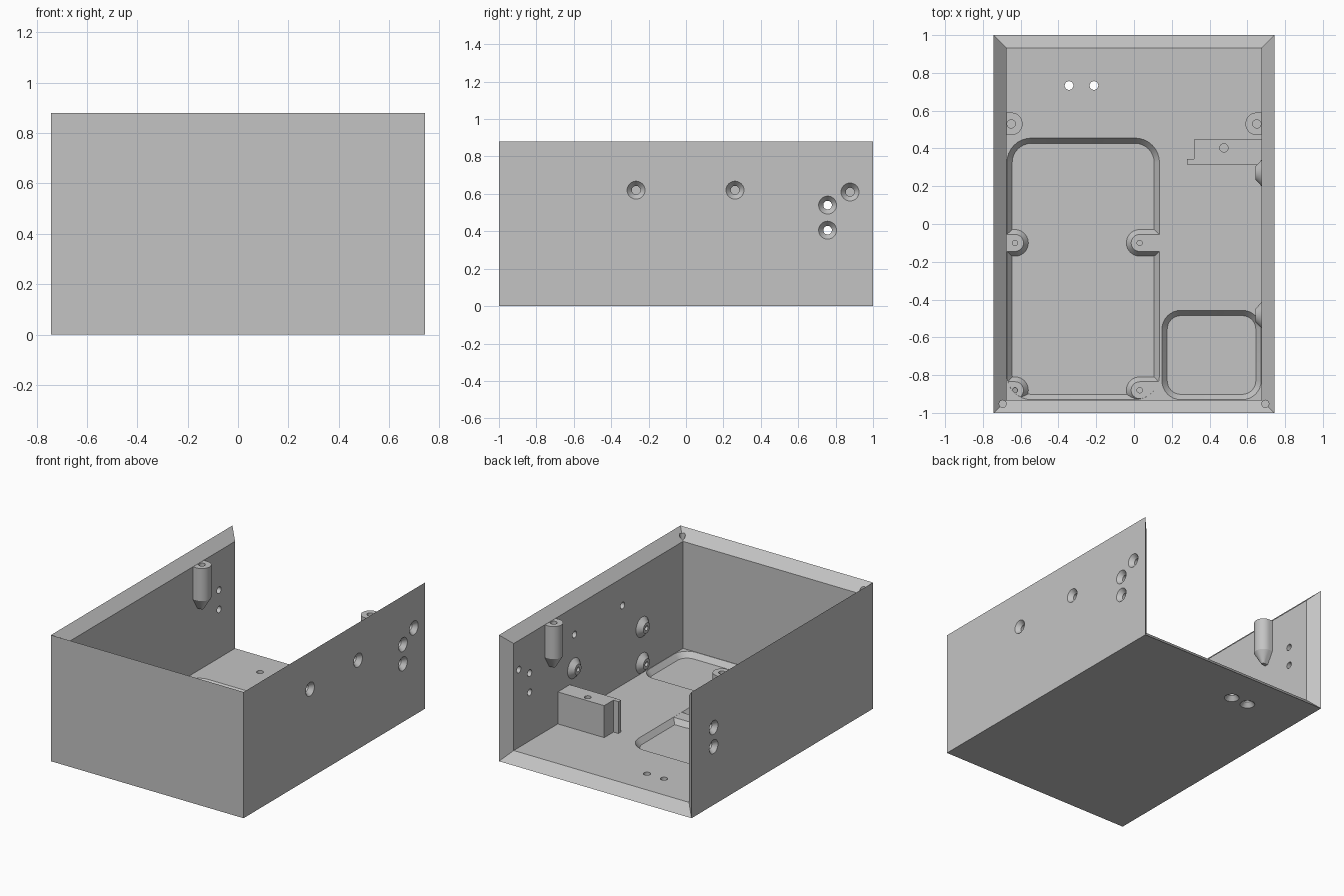
import bpy, bmesh, math
from mathutils import Vector

if "Cube" in bpy.data.objects:
    bpy.data.objects.remove(bpy.data.objects["Cube"])

W, L, H, T = 0.743, 1.0, 0.88, 0.067      # half width, half length, height, wall
IX, IY, FLOOR, ITOP = W - T, L - T, T, H - T

grey = bpy.data.materials.new("plain grey")
grey.diffuse_color = (0.55, 0.55, 0.55, 1)
grey.use_nodes = True
grey.node_tree.nodes["Principled BSDF"].inputs["Base Color"].default_value = grey.diffuse_color


def loft(bm, rings):
    """Closed solid through a list of equally long point rings."""
    vr = [[bm.verts.new(p) for p in r] for r in rings]
    n = len(vr[0])
    faces = [bm.faces.new(vr[0]), bm.faces.new(vr[-1])]
    for a, b in zip(vr, vr[1:]):
        for i in range(n):
            j = (i + 1) % n
            faces.append(bm.faces.new((a[i], a[j], b[j], b[i])))
    bmesh.ops.recalc_face_normals(bm, faces=faces)


def lathe(bm, origin, axis, profile, n=32):
    """Solid of revolution; profile is (distance along axis, radius)."""
    axis, origin = Vector(axis), Vector(origin)
    u = axis.orthogonal().normalized()
    v = axis.cross(u)
    ang = [2 * math.pi * i / n for i in range(n)]
    loft(bm, [[origin + axis * d + (u * math.cos(a) + v * math.sin(a)) * r
               for a in ang] for d, r in profile])


def rounded(x0, x1, y0, y1, r, z, n=8):
    pts = []
    for k, (cx, cy) in enumerate(((x1 - r, y1 - r), (x0 + r, y1 - r),
                                  (x0 + r, y0 + r), (x1 - r, y0 + r))):
        for i in range(n + 1):
            a = math.pi / 2 * (k + i / n)
            pts.append((cx + r * math.cos(a), cy + r * math.sin(a), z))
    return pts


def tongue(cx, cy, xend, r, z, n=20):
    """Half-round outline running straight on to xend."""
    s = 1 if xend > cx else -1
    pts = [(cx - s * r * math.sin(math.pi * i / n),
            cy + r * math.cos(math.pi * i / n), z) for i in range(n + 1)]
    return pts + [(xend, cy - r, z), (xend, cy + r, z)]


def box(bm, x0, x1, y0, y1, z0, z1):
    loft(bm, [[(x0, y0, z), (x1, y0, z), (x1, y1, z), (x0, y1, z)] for z in (z0, z1)])


def finish(name, bm, cut=None):
    me = bpy.data.meshes.new(name)
    bm.to_mesh(me)
    ob = bpy.data.objects.new(name, me)
    bpy.context.collection.objects.link(ob)
    me.materials.append(grey)
    bpy.ops.object.select_all(action='DESELECT')
    bpy.context.view_layer.objects.active = ob
    ob.select_set(True)
    if cut:
        cutter = finish(name + "_cutter", cut)
        cutter.hide_render = True
        mod = ob.modifiers.new("holes", 'BOOLEAN')
        mod.operation, mod.solver, mod.object = 'DIFFERENCE', 'EXACT', cutter
        bpy.ops.object.select_all(action='DESELECT')
        bpy.context.view_layer.objects.active = ob
        ob.select_set(True)
        bpy.ops.object.modifier_apply(modifier=mod.name)
        bpy.data.objects.remove(cutter)
    bpy.ops.object.shade_smooth_by_angle(angle=math.radians(30))
    return ob


# Case: mitred shell, open at the top and back
bm = bmesh.new()
out, inn = {}, {}
for sx in (-1, 1):
    for sy in (-1, 1):
        for sz in (0, 1):
            out[sx, sy, sz] = bm.verts.new((sx * W, sy * L, sz * H))
            inn[sx, sy, sz] = bm.verts.new((sx * IX, sy * IY, ITOP if sz else FLOOR))
panels = [[(-1, -1, 0), (1, -1, 0), (1, 1, 0), (-1, 1, 0)],        # floor
          [(-1, -1, 0), (1, -1, 0), (1, -1, 1), (-1, -1, 1)]]      # front
panels += [[(s, -1, 0), (s, 1, 0), (s, 1, 1), (s, -1, 1)] for s in (-1, 1)]
edges = {}
for p in panels:
    for d in (out, inn):
        bm.faces.new([d[k] for k in p])
    for a, b in zip(p, p[1:] + p[:1]):
        edges.setdefault(frozenset((a, b)), []).append((a, b))
for e in edges.values():                                           # sloped rims
    if len(e) == 1:
        a, b = e[0]
        bm.faces.new((out[a], out[b], inn[b], inn[a]))
bmesh.ops.recalc_face_normals(bm, faces=bm.faces)

# Case openings: countersunk screw holes, rim holes and floor pockets
cut = bmesh.new()
sink = [(-0.02, 0.048), (0, 0.048), (0.03, 0.023), (0.1, 0.023)]
for y, z in ((-0.267, 0.62), (0.262, 0.62), (0.757, 0.54), (0.757, 0.406), (0.877, 0.61)):
    lathe(cut, (W, y, z), (-1, 0, 0), sink)
for z in (0.54, 0.406):
    lathe(cut, (-W, 0.757, z), (1, 0, 0), sink)
for x in (-0.344, -0.212):
    lathe(cut, (x, 0.733, 0), (0, 0, 1), sink)
for s in (-1, 1):
    lathe(cut, (s * 0.695, -0.952, 0.74), (0, 0, 1), [(0, 0.019), (0.2, 0.019)])
DEPTH, SLOPE = 0.035, 0.028
for x0, x1, y0, y1, r in ((-0.673, 0.135, -0.93, 0.455, 0.13),
                          (0.148, 0.673, -0.93, -0.457, 0.1)):
    loft(cut, [rounded(x0, x1, y0, y1, r, FLOOR + 0.02),
               rounded(x0, x1, y0, y1, r, FLOOR),
               rounded(x0 + SLOPE, x1 - SLOPE, y0 + SLOPE, y1 - SLOPE,
                       r - SLOPE, FLOOR - DEPTH)])
finish("case", bm, cut)

# Mounting pads standing in the large pocket
bm, cut = bmesh.new(), bmesh.new()
for x, end in ((-0.63, -0.673), (0.03, 0.135)):
    for y in (-0.1, -0.88):
        loft(bm, [tongue(x, y, end, 0.072, FLOOR - DEPTH - 0.002),
                  tongue(x, y, end, 0.045, FLOOR - 0.0004)])
        lathe(cut, (x, y, FLOOR + 0.02), (0, 0, -1), [(0, 0.014), (0.05, 0.014)], 16)
finish("mounting_pads", bm, cut)

# Lid posts with pointed undersides, merged into the side walls
for s, name in ((-1, "left_post"), (1, "right_post")):
    bm, cut = bmesh.new(), bmesh.new()
    x, y = s * 0.65, 0.53
    rings = [(0.505, 0.012), (0.585, 0.06), (ITOP - 0.001, 0.06)]
    loft(bm, [tongue(x, y, s * (IX + 0.01), r, z) for z, r in rings])
    lathe(cut, (x, y, 0.65), (0, 0, 1), [(0, 0.022), (0.3, 0.022)])
    finish(name, bm, cut)

# Conical stand-offs on the inside of the right wall
bm, cut = bmesh.new(), bmesh.new()
for y in (0.27, -0.484):
    for z in (0.388, 0.137):
        lathe(bm, (IX + 0.005, y, z), (-1, 0, 0), [(0, 0.07), (0.005, 0.07), (0.038, 0.036)])
        lathe(cut, (IX - 0.05, y, z), (1, 0, 0), [(0, 0.016), (0.05, 0.016)], 16)
finish("wall_standoffs", bm, cut)

# Block on the floor beside the right wall, with its end tab
bm, cut = bmesh.new(), bmesh.new()
box(bm, 0.318, IX + 0.005, 0.315, 0.447, FLOOR - 0.005, 0.29)
lathe(cut, (0.476, 0.403, 0.15), (0, 0, 1), [(0, 0.022), (0.2, 0.022)])
finish("support_block", bm, cut)
bm = bmesh.new()
box(bm, 0.28, 0.32, 0.315, 0.345, FLOOR - 0.005, 0.289)
finish("block_tab", bm)
